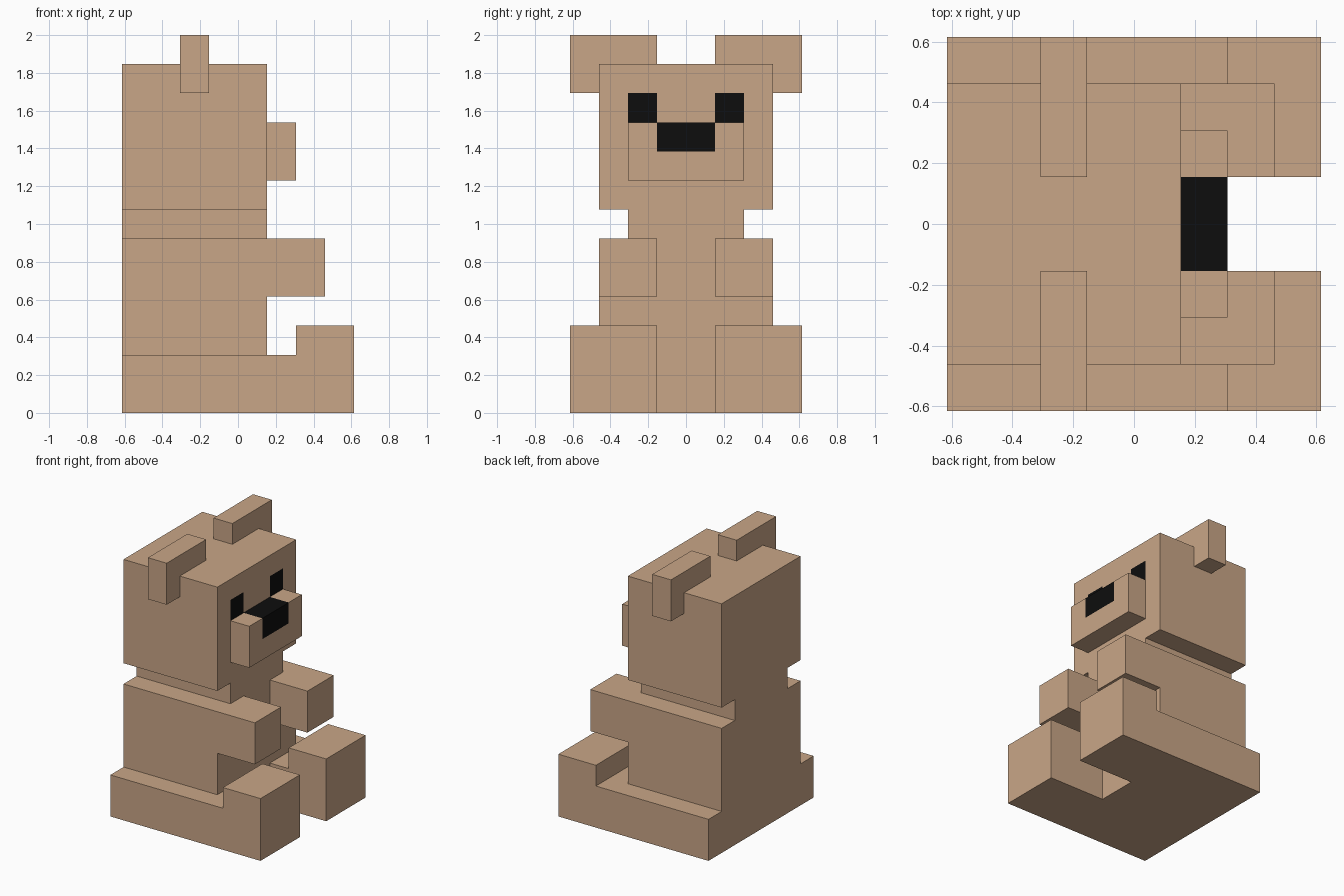
import bpy, bmesh
from mathutils import Vector

if "Cube" in bpy.data.objects:
    bpy.data.objects.remove(bpy.data.objects["Cube"])

U = 2 / 13  # one block of the blocky grid


def material(name, rgb):
    m = bpy.data.materials.new(name)
    m.diffuse_color = (*rgb, 1)
    m.use_nodes = True
    m.node_tree.nodes["Principled BSDF"].inputs["Base Color"].default_value = m.diffuse_color
    return m


TAN = material("tan fur", (0.584, 0.381, 0.242))
BLACK = material("black", (0.004, 0.004, 0.004))


def prism(name, profile, axis, lo, hi, cuts=(), is_black=None):
    """Extrude a 2D profile along axis 'x' or 'y', cut it by planes, colour by rule (grid units)."""
    bm = bmesh.new()
    place = (lambda a, b: (lo, a, b)) if axis == 'x' else (lambda a, b: (a, lo, b))
    step = Vector((hi - lo, 0, 0)) if axis == 'x' else Vector((0, hi - lo, 0))
    face = bm.faces.new([bm.verts.new(place(a, b)) for a, b in profile])
    new = bmesh.ops.extrude_face_region(bm, geom=[face], use_keep_orig=True)["geom"]
    bmesh.ops.translate(bm, vec=step, verts=[v for v in new if isinstance(v, bmesh.types.BMVert)])
    bmesh.ops.recalc_face_normals(bm, faces=bm.faces)
    for co, no in cuts:
        bmesh.ops.bisect_plane(bm, geom=bm.verts[:] + bm.edges[:] + bm.faces[:],
                               plane_co=co, plane_no=no)
    if is_black:
        for f in bm.faces:
            f.material_index = int(is_black(f.calc_center_median(), f.normal))
    bmesh.ops.scale(bm, vec=(U, U, U), verts=bm.verts)
    me = bpy.data.meshes.new(name)
    bm.to_mesh(me)
    bm.free()
    me.materials.append(TAN)
    if is_black:
        me.materials.append(BLACK)
    bpy.context.collection.objects.link(bpy.data.objects.new(name, me))


def box(name, x, y, z, **kw):
    prism(name, [(x[0], z[0]), (x[1], z[0]), (x[1], z[1]), (x[0], z[1])], 'y', *y, **kw)


Y, Z = (0, 1, 0), (0, 0, 1)

# Body core
box("pelvis", (-4, 1), (-1, 1), (0, 2))
box("torso", (-4, 1), (-3, 3), (2, 6))
box("neck", (-4, 1), (-2, 2), (6, 7))

# Head with two square eyes cut into its face
box("head", (-4, 1), (-3, 3), (7, 12),
    cuts=[((0, y, 0), Y) for y in (-2, -1, 1, 2)] + [((0, 0, z), Z) for z in (10, 11)],
    is_black=lambda c, n: n.x > 0.9 and 1 < abs(c.y) < 2 and 10 < c.z < 11)

# Muzzle with the nose wrapping over its top front edge
box("muzzle", (1, 2), (-2, 2), (8, 10),
    cuts=[((0, -1, 0), Y), ((0, 1, 0), Y), ((0, 0, 9), Z)],
    is_black=lambda c, n: abs(c.y) < 1 and c.z > 9 and (n.x > 0.9 or n.z > 0.9))

# Paired limbs and ears
for side, s in (("right", -1), ("left", 1)):
    # leg with raised foot
    prism(side + "_leg", [(-4, 0), (4, 0), (4, 3), (2, 3), (2, 2), (-4, 2)], 'y', s, 4 * s)
    box(side + "_arm", (1, 3), (s, 3 * s), (4, 6))
    # ear hooks over the top corner of the head
    prism(side + "_ear", [(s, 12), (3 * s, 12), (3 * s, 11), (4 * s, 11), (4 * s, 13), (s, 13)],
          'x', -2, -1)
